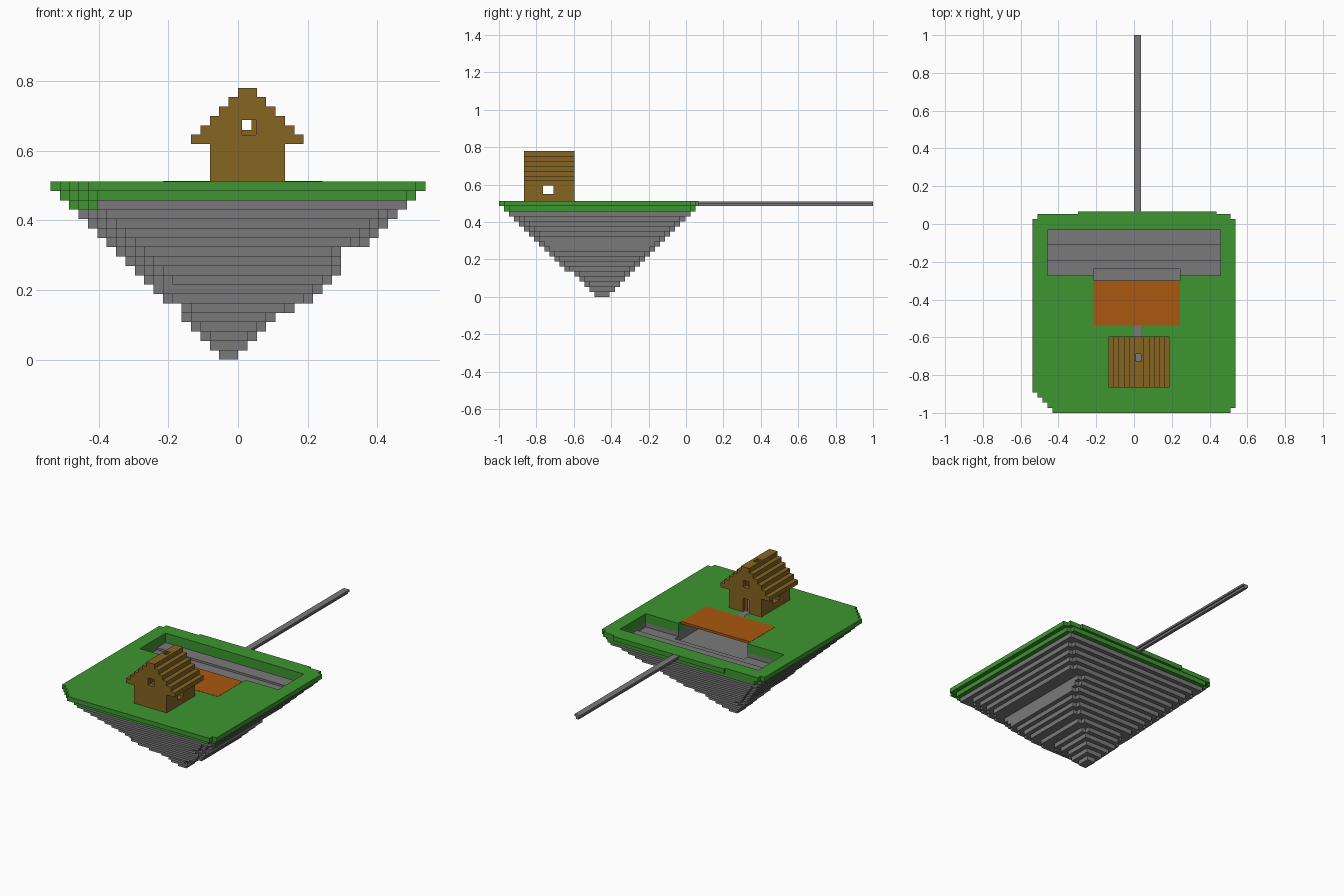
import bpy, bmesh

cube = bpy.data.objects.get("Cube")
if cube:
    bpy.data.objects.remove(cube, do_unlink=True)

U = 0.02692  # size of one block; y is counted in blocks from the front edge


def material(name, rgb):
    m = bpy.data.materials.new(name)
    m.use_nodes = True
    m.diffuse_color = (*rgb, 1)
    m.node_tree.nodes["Principled BSDF"].inputs["Base Color"].default_value = (*rgb, 1)
    return m


GREEN = material("grass green", (0.048, 0.305, 0.03))
GREY = material("stone grey", (0.195, 0.195, 0.195))
BROWN = material("wood brown", (0.238, 0.13, 0.016))
ORANGE = material("deck orange", (0.402, 0.098, 0.005))


def prism(name, pts, a, b, mat, along="z"):
    """Extrude a block-unit outline from a to b along z (xy outline) or y (xz outline)."""
    bm = bmesh.new()

    def place(p, h):
        x, y, z = (p[0], p[1], h) if along == "z" else (p[0], h, p[1])
        return bm.verts.new((x * U, y * U - 1, z * U))

    low = [place(p, a) for p in pts]
    high = [place(p, b) for p in pts]
    bm.faces.new(low)
    bm.faces.new(high)
    n = len(pts)
    for i in range(n):
        j = (i + 1) % n
        bm.faces.new((low[i], low[j], high[j], high[i]))
    bmesh.ops.recalc_face_normals(bm, faces=bm.faces)
    me = bpy.data.meshes.new(name)
    bm.to_mesh(me)
    bm.free()
    me.materials.append(mat)
    ob = bpy.data.objects.new(name, me)
    bpy.context.collection.objects.link(ob)
    return ob


def box(name, x, y, z, mat):
    return prism(name, [(x[0], y[0]), (x[1], y[0]), (x[1], y[1]), (x[0], y[1])], *z, mat)


def outline(x0, x1, y0, y1, fl=0, fr=0, br=0, bl=0):
    """Rectangle whose corners are cut away in one-block stairs."""
    pts = []

    def stair(cx, cy, sx, sy, n, flip):
        s = [(cx + sx * n, cy)] if n else [(cx, cy)]
        for i in range(n, 0, -1):
            s.append((cx + sx * i, cy + sy * (n - i + 1)))
            s.append((cx + sx * (i - 1), cy + sy * (n - i + 1)))
        pts.extend(s if flip else s[::-1])

    stair(x0, y0, 1, 1, fl, False)
    stair(x1, y0, -1, 1, fr, True)
    stair(x1, y1, -1, -1, br, False)
    stair(x0, y1, 1, -1, bl, True)
    return pts


def cut(ob, cutters):
    for c in cutters:
        m = ob.modifiers.new("cut", 'BOOLEAN')
        m.operation = 'DIFFERENCE'
        m.solver = 'EXACT'
        m.object = c
    bpy.context.view_layer.update()
    me = bpy.data.meshes.new_from_object(ob.evaluated_get(bpy.context.evaluated_depsgraph_get()))
    ob.modifiers.clear()
    ob.data = me


def discard(cutters):
    for c in cutters:
        bpy.data.objects.remove(c, do_unlink=True)


# Island: stacked layers narrowing to the bottom
LEFT = [-2, -3, -4, -5, -6, -6, -8, -9, -10, -11, -12, -13, -14, -15, -16, -17, -18, -19, -20]
RIGHT = [0, 1, 2, 3, 4, 6, 8, 9, 10, 11, 11, 11, 14, 15, 16, 17, 18, 19, 20]
layers = []
for k in range(19):
    front = 18 - k if k > 4 else 19 - k
    back = min(22 + k, 39.1)
    fl = 4 if k > 16 else 3 if k > 7 else 1 if k > 1 else 0
    fr = 2 if 11 < k < 16 else 1 if k > 1 else 0
    rear = 1 if k > 3 else 0
    x0, x1 = LEFT[k], RIGHT[k]
    if k == 16:  # grass hangs over the front corner of this layer
        layers.append(prism("grass_overhang", outline(x0, -15, front, 8, 3), k, k + 1, GREEN))
        layers.append(box("rock_layer_16_side", (x0, -15), (8, back), (k, k + 1), GREY))
        layers.append(box("rock_layer_16", (-15, x1), (front, back), (k, k + 1), GREY))
        continue
    name, mat = ("grass_layer", GREEN) if k > 16 else ("rock_layer", GREY)
    layers.append(prism(f"{name}_{k:02d}", outline(x0, x1, front, back, fl, fr, rear, rear),
                        k, k + 1, mat))
box("grass_back_edge", (-11, 16.2), (39.1, 39.6), (18, 19), GREEN)

# Pool with stepped floor, and a chamber below the deck that opens into it
cutters = [box("pool_cutter", (-17, 17), y, (z, 21), GREY) for y, z in
           (((27, 30.01), 16.05), ((30, 33.01), 16.45), ((33, 36), 16.9))]
cutters.append(box("chamber_cutter", (-8, 9), (18, 28.25), (15.05, 21), GREY))
for ob in layers[15:]:
    cut(ob, cutters)
discard(cutters)

# Deck, path and long plank bridge
box("deck", (-8, 9), (17.2, 26), (18.5, 19.05), ORANGE)
box("path", (0, 1.4), (14, 17.2), (18.9, 19.06), GREY)
END = 2 / U
box("bridge_top", (0, 1.4), (39.6, END), (18.5, 18.95), GREY)
box("bridge_beam", (0.35, 1.05), (39.1, END), (18, 18.5), GREY)


# House: one gabled profile with stepped roof, hollowed out
def stepped(rows):
    """Mirror-like outline from (z0, z1, left, right) rows."""
    right = [(r[3], z) for r in rows for z in r[:2]]
    left = [(r[2], z) for r in reversed(rows) for z in (r[1], r[0])]
    return right + left


roof = [(23 + i, 24 + i, -5 + i, 7 - i) for i in range(6)]
house = prism("house", stepped([(19, 23, -3, 5)] + roof), 5, 15, BROWN, "y")
inside = [(18, 25, -2, 4), (25, 26, -1, 3), (26, 27, 0, 2)]
front_y, back_y = (4, 6.5), (13.5, 16)
cutters = [
    prism("room_cutter", stepped(inside), 6, 14, BROWN, "y"),
    box("front_window_cutter", (0.4, 1.9), front_y, (23.95, 25.55), BROWN),
    box("back_window_cutter", (0, 1.45), back_y, (24.5, 26), BROWN),
    box("side_window_cutter", (-7, 8), (8.75, 10.85), (20.4, 22.1), BROWN),
    box("door_cutter", (0, 1.5), back_y, (18, 22), BROWN),
    box("smoke_hole_cutter", (0.4, 1.35), (10.2, 11.6), (26, 30), BROWN),
]
cut(house, cutters)
discard(cutters)
box("house_floor", (-2, 4), (6, 14), (18.9, 19.05), GREY)
box("door", (0.9, 1.5), (14.1, 14.35), (19.05, 22), ORANGE)
